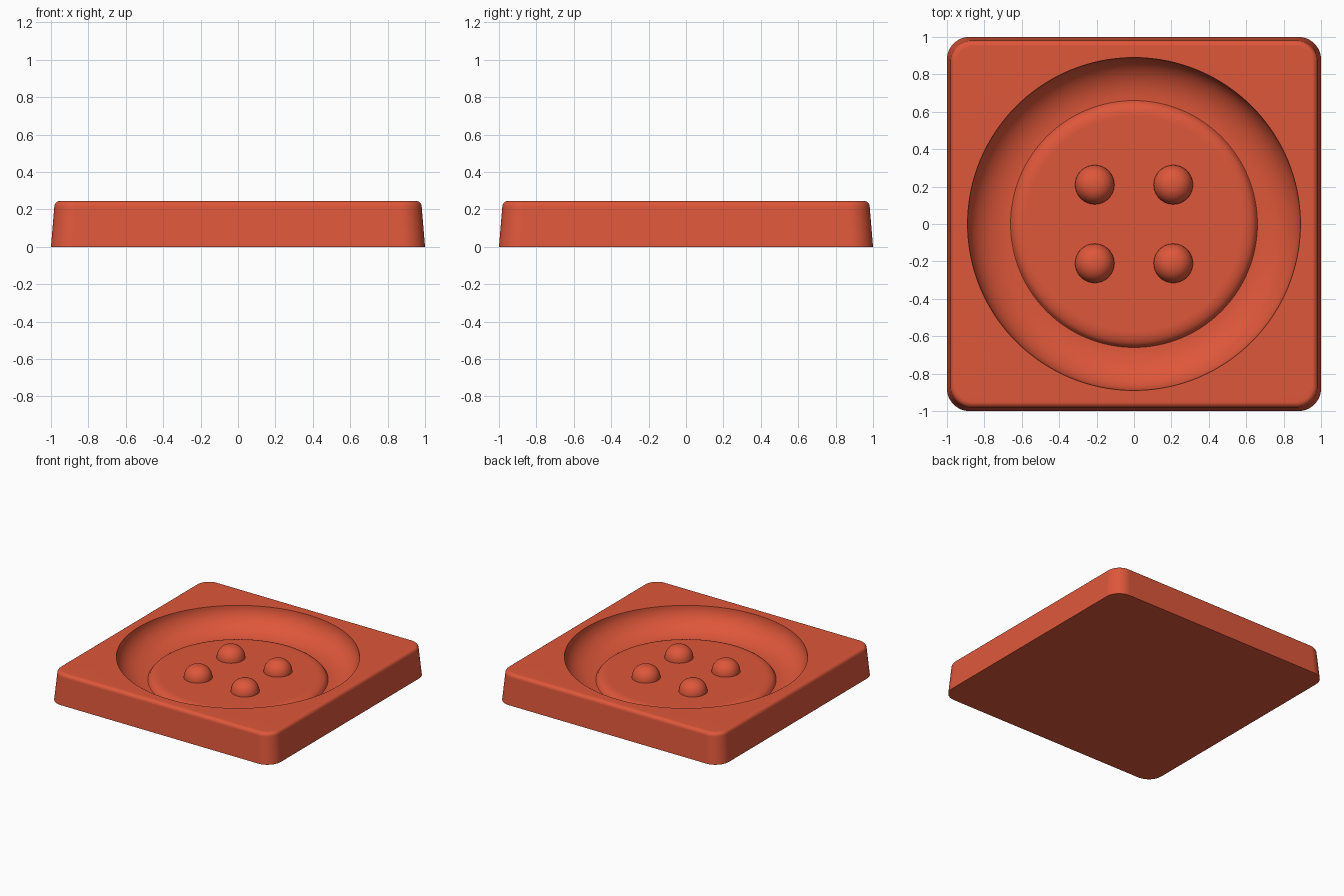
import bpy
import bmesh
from math import sin, cos, pi, radians

cube = bpy.data.objects.get("Cube")
if cube:
    bpy.data.objects.remove(cube)

RED = (0.73, 0.095, 0.042, 1)
clay = bpy.data.materials.new("terracotta red")
clay.use_nodes = True
clay.diffuse_color = RED
clay.node_tree.nodes["Principled BSDF"].inputs["Base Color"].default_value = RED

HEIGHT = 0.245
FLOOR = 0.105


def circle(bm, r, z, n):
    return [bm.verts.new((r * cos(2 * pi * i / n), r * sin(2 * pi * i / n), z))
            for i in range(n)]


def rounded_square(bm, half, corner, z, steps=12):
    ring = []
    c = half - corner
    for q, (sx, sy) in enumerate(((1, 1), (-1, 1), (-1, -1), (1, -1))):
        for i in range(steps + 1):
            a = (q + i / steps) * pi / 2
            ring.append(bm.verts.new((sx * c + corner * cos(a), sy * c + corner * sin(a), z)))
    return ring


def skin(bm, rings):
    for lo, hi in zip(rings, rings[1:]):
        n = len(lo)
        for i in range(n):
            j = (i + 1) % n
            bm.faces.new((lo[i], lo[j], hi[j], hi[i]))


def loop_edges(bm, ring):
    return [bm.edges.get((v, ring[i - 1])) for i, v in enumerate(ring)]


def finish(bm, name, angle):
    mesh = bpy.data.meshes.new(name)
    bm.to_mesh(mesh)
    bm.free()
    mesh.materials.append(clay)
    obj = bpy.data.objects.new(name, mesh)
    bpy.context.collection.objects.link(obj)
    bpy.ops.object.select_all(action='DESELECT')
    obj.select_set(True)
    bpy.context.view_layer.objects.active = obj
    bpy.ops.object.shade_smooth_by_angle(angle=radians(angle))
    return obj


# Block: tapered walls with a rounded top edge
bm = bmesh.new()
BEVEL = 0.03
walls = [rounded_square(bm, 1, 0.12, 0),
         rounded_square(bm, 0.982, 0.115, HEIGHT - BEVEL)]
for i in range(1, 7):
    a = i / 6 * pi / 2
    inset = BEVEL * (1 - cos(a))
    walls.append(rounded_square(bm, 0.982 - inset, 0.115 - inset,
                                HEIGHT - BEVEL + BEVEL * sin(a)))
skin(bm, walls)
bm.faces.new(list(reversed(walls[0])))

# Dished cavity: concave outer wall, then a raised disc with a soft edge
SIDES = 128
GROOVE = 0.062
dish = []
for i in range(17):
    a = i / 16 * pi / 2
    dish.append(circle(bm, 0.66 + 0.23 * cos(a),
                       HEIGHT - (HEIGHT - GROOVE) * sin(a), SIDES))
for i in range(1, 9):
    a = i / 8 * pi / 2
    dish.append(circle(bm, 0.575 + 0.08 * cos(a),
                       GROOVE + (FLOOR - GROOVE) * sin(a), SIDES))
skin(bm, dish)
bm.faces.new(dish[-1])

# Flat top between the block edge and the cavity rim
bmesh.ops.triangle_fill(bm, use_beauty=True, normal=(0, 0, 1),
                        edges=loop_edges(bm, walls[-1]) + loop_edges(bm, dish[0]))
bmesh.ops.recalc_face_normals(bm, faces=bm.faces)
block = finish(bm, "mold_block", 40)
weighted = block.modifiers.new("even_shading", 'WEIGHTED_NORMAL')
weighted.keep_sharp = True

# Four domed pegs on the disc
for x, side in ((-0.21, "right"), (0.21, "left")):
    for y, end in ((-0.21, "front"), (0.21, "back")):
        bm = bmesh.new()
        rings = [circle(bm, 0.105, -0.01, 40)]
        for i in range(10):
            a = i / 10 * pi / 2
            rings.append(circle(bm, 0.105 * cos(a) ** 0.85, 0.097 * sin(a), 40))
        skin(bm, rings)
        tip = bm.verts.new((0, 0, 0.097))
        last = rings[-1]
        for i, v in enumerate(last):
            bm.faces.new((last[i - 1], v, tip))
        bmesh.ops.recalc_face_normals(bm, faces=bm.faces)
        peg = finish(bm, f"peg_{end}_{side}", 50)
        peg.location = (x, y, FLOOR)
